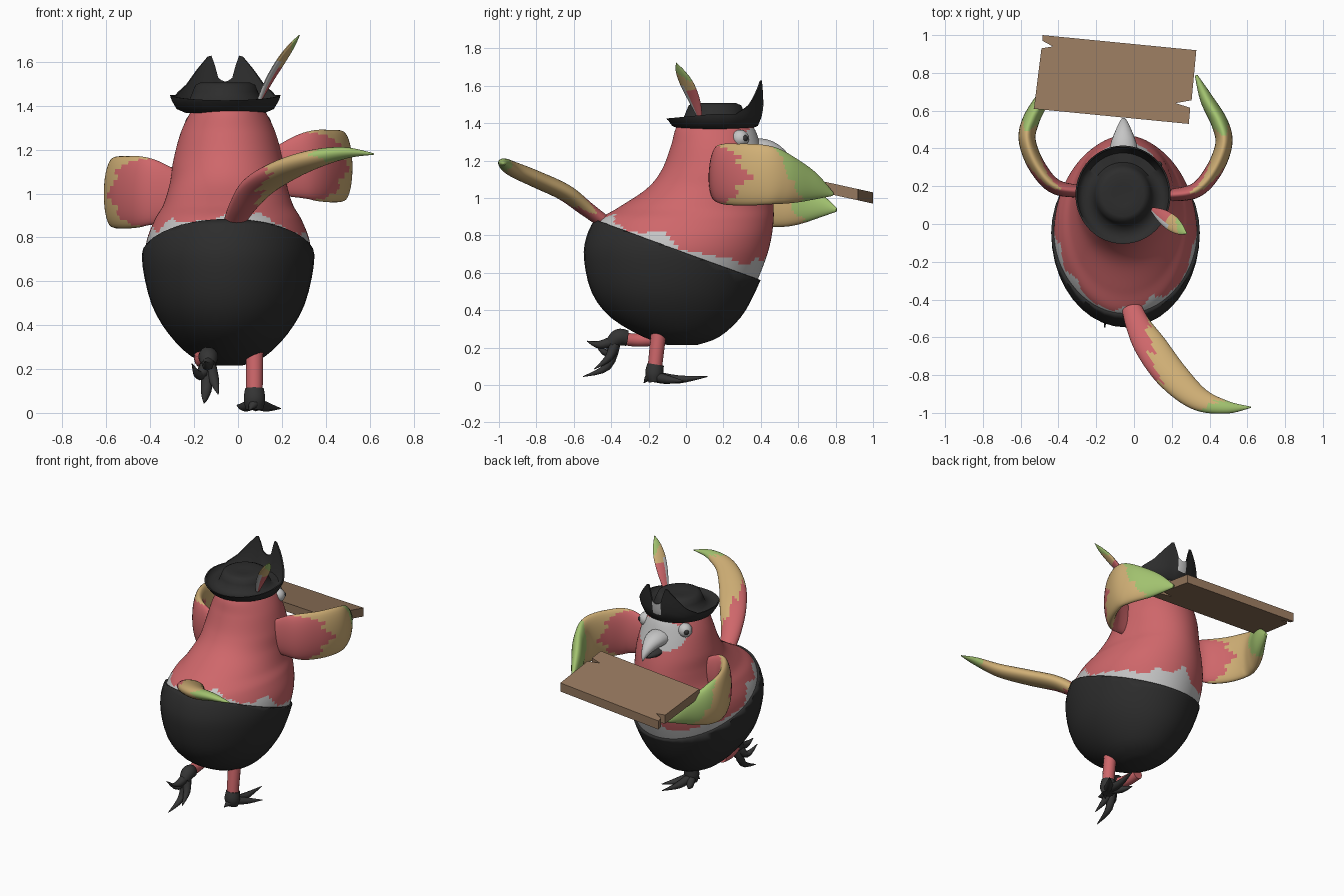
import bpy, bmesh, math, random
from mathutils import Vector

random.seed(4)
if "Cube" in bpy.data.objects:
    bpy.data.objects.remove(bpy.data.objects["Cube"])

MID = -0.045  # x of the body's centre plane
UP, SIDE, FWD = Vector((0, 0, 1)), Vector((1, 0, 0)), Vector((0, 1, 0))


def material(name, r, g, b):
    m = bpy.data.materials.new(name)
    m.use_nodes = True
    m.diffuse_color = (r, g, b, 1)
    m.node_tree.nodes["Principled BSDF"].inputs["Base Color"].default_value = (r, g, b, 1)
    return m


red = material("red plumage", 0.62, 0.135, 0.145)
tan = material("tan plumage", 0.63, 0.43, 0.18)
green = material("green plumage", 0.36, 0.54, 0.16)
white = material("pale grey", 0.56, 0.56, 0.56)
black = material("charcoal cloth", 0.026, 0.026, 0.026)
claw = material("dark claw", 0.035, 0.035, 0.035)
wood = material("brown wood", 0.30, 0.185, 0.11)


def finish(name, bm, mats, angle=50):
    bmesh.ops.recalc_face_normals(bm, faces=bm.faces)
    mesh = bpy.data.meshes.new(name)
    bm.to_mesh(mesh)
    bm.free()
    ob = bpy.data.objects.new(name, mesh)
    bpy.context.collection.objects.link(ob)
    for m in mats:
        mesh.materials.append(m)
    bpy.ops.object.select_all(action='DESELECT')
    ob.select_set(True)
    bpy.context.view_layer.objects.active = ob
    bpy.ops.object.shade_smooth_by_angle(angle=math.radians(angle))
    return ob


def loft(rings, rule=None):
    """Skin a list of equal rings, cap both ends, colour each face by rule(centre, t, angle)."""
    bm = bmesh.new()
    vs = [[bm.verts.new(p) for p in ring] for ring in rings]
    n, k = len(rings), len(rings[0])
    for i in range(n - 1):
        for j in range(k):
            f = bm.faces.new((vs[i][j], vs[i][(j + 1) % k], vs[i + 1][(j + 1) % k], vs[i + 1][j]))
            if rule:
                f.material_index = rule(f.calc_center_median(), (i + .5) / (n - 1), math.tau * (j + .5) / k)
    bm.faces.new(vs[0])
    cap = bm.faces.new(vs[-1])
    if rule:
        cap.material_index = rule(cap.calc_center_median(), 1, 0)
    return bm


def spline(rows, t):
    """Smooth interpolation through rows of numbers, t from 0 to 1."""
    s = t * (len(rows) - 1)
    i = min(int(s), len(rows) - 2)
    u = s - i
    a, b, c, d = (rows[max(0, min(len(rows) - 1, i + q))] for q in (-1, 0, 1, 2))
    return [q + .5 * u * (r - p + u * (2 * p - 5 * q + 4 * r - s2 + u * (3 * (q - r) + s2 - p)))
            for p, q, r, s2 in zip(a, b, c, d)]


def tube(name, rows, axis, mats, rule=None, n=10, k=10):
    """Elliptic tube; each row is x, y, z, half width along axis, half thickness."""
    rings = []
    for i in range(n + 1):
        t = i / n
        x, y, z, w, h = spline(rows, t)
        d = Vector(spline(rows, min(1, t + .02))[:3]) - Vector(spline(rows, max(0, t - .02))[:3])
        d.normalize()
        wide = (axis - d * axis.dot(d)).normalized()
        thin = d.cross(wide)
        rings.append([Vector((x, y, z)) + wide * max(w, .002) * math.cos(a) + thin * max(h, .002) * math.sin(a)
                      for a in (math.tau * j / k for j in range(k))])
    return finish(name, loft(rings, rule), mats)


# Body: rows are z, back y, front y, half width
BODY = [(.23, -.10, .06, .06), (.27, -.22, .17, .16), (.37, -.39, .28, .26), (.50, -.49, .355, .335),
        (.67, -.53, .425, .375), (.78, -.52, .455, .372), (.88, -.47, .468, .335), (.95, -.36, .468, .295),
        (1.05, -.21, .46, .265), (1.15, -.13, .44, .25), (1.28, -.08, .40, .215), (1.38, -.05, .36, .165),
        (1.44, .02, .29, .11)]


def body_rings(n, k):
    out = []
    for i in range(n + 1):
        z, back, front, rx = spline(BODY, i / n)
        out.append([(MID + rx * math.cos(a), (back + front) / 2 + (front - back) / 2 * math.sin(a), z)
                    for a in (math.tau * j / k for j in range(k))])
    return out


# Heights of the pale ragged points above the waistband
POINTS = [random.uniform(.0, .17) if i % 2 else random.uniform(.0, .05) for i in range(28)]


def body_paint(c, t, a):
    s = a / math.tau * len(POINTS)
    i = int(s) % len(POINTS)
    u = s - int(s)
    rag = POINTS[i] * (1 - u) + POINTS[(i + 1) % len(POINTS)] * u
    rag = rag * (.75 + .25 * math.sin(a)) + .05 * max(0, math.sin(a))
    above = c.z - (.705 - .36 * c.y)
    mask = ((c.x - MID) / .175) ** 2 + ((c.z - 1.28) / .10) ** 2
    return 1 if above < rag or (mask < 1 and c.y > .2) else 0


finish("body", loft(body_rings(100, 112), body_paint), [red, white])

# Trousers: lower body shell with a sloping waist
bm = loft(body_rings(36, 40))
bmesh.ops.bisect_plane(bm, geom=bm.verts[:] + bm.edges[:] + bm.faces[:], plane_co=(0, 0, .705),
                       plane_no=(0, .36, 1), clear_outer=True)
trousers = finish("trousers", bm, [black])
shell = trousers.modifiers.new("cloth", 'SOLIDIFY')
shell.thickness, shell.offset = .03, 0


def ragged(v, t):
    return .03 * math.sin(9 * v + 2) + .02 * math.sin(23 * v + 40 * t)


def wing_paint(c, t, a):
    v = math.cos(a)
    if t > .68 - .13 * v + .4 * ragged(v, t):
        return 2
    return 0 if t < .41 - .2 * v * v + ragged(v, t) else 1


# Wings, bent forward to hold the board
WING = [(.15, .15, 1.09, .10, .03), (.32, .175, 1.125, .155, .04), (.42, .28, 1.125, .165, .045),
        (.475, .42, 1.122, .16, .045), (.455, .53, 1.10, .135, .045), (.385, .66, 1.065, .085, .035),
        (.33, .785, 1.02, .01, .008)]
for side, name, drop in ((1, "right_wing", 0), (-1, "left_wing", .12)):
    rows = [(MID + side * (x - MID), y + drop / 6, z - drop * (1 if i < 4 else 1.6 - .15 * i), w, h)
            for i, (x, y, z, w, h) in enumerate(WING)]
    tube(name, rows, UP, [red, tan, green], wing_paint, 56, 36)


# Tail, curling sideways
def tail_paint(c, t, a):
    v = math.cos(a)
    if t > .76 + .06 * v + .5 * ragged(v, t):
        return 2
    return 0 if t < .33 - .18 * v + ragged(v, t) else 1


tube("tail", [(-.02, -.42, .86, .05, .035), (.02, -.53, .94, .065, .04), (.09, -.65, 1.03, .085, .045),
              (.20, -.80, 1.10, .085, .045), (.34, -.925, 1.155, .065, .04), (.49, -.97, 1.185, .035, .025),
              (.62, -.97, 1.18, .003, .003)],
     Vector((1, .6, -.15)), [red, tan, green], tail_paint, 56, 36)

# Face
for side, name in ((1, "right"), (-1, "left")):
    centre = Vector((MID + side * .15, .29, 1.318))
    look = Vector((side * .75, .66, .05)).normalized()
    for part, at, r, m in (("eye", centre, .047, white), ("pupil", centre + look * .036, .018, claw)):
        bm = bmesh.new()
        bmesh.ops.create_uvsphere(bm, u_segments=16, v_segments=10, radius=r)
        bmesh.ops.translate(bm, verts=bm.verts, vec=at)
        finish(name + "_" + part, bm, [m])
tube("upper_beak", [(-.055, .33, 1.26, .08, .06), (-.055, .42, 1.265, .07, .052), (-.055, .49, 1.24, .045, .04),
                    (-.055, .54, 1.20, .02, .022), (-.055, .56, 1.165, .002, .002)], SIDE, [white], n=12, k=14)
tube("lower_beak", [(-.055, .38, 1.19, .06, .03), (-.055, .46, 1.18, .045, .025), (-.055, .515, 1.175, .01, .008)],
     SIDE, [claw], n=8, k=12)

# Hat: round crown in a rolled brim whose front flap rises to two horns
FLAP = [(0, 1.51), (.03, 1.52), (.046, 1.56), (.055, 1.63), (.08, 1.625), (.13, 1.565), (.18, 1.495), (.225, 1.455)]


def rim_height(x, y):
    if y > 0:
        for (x0, z0), (x1, z1) in zip(FLAP, FLAP[1:]):
            if abs(x) <= x1:
                return z0 + (z1 - z0) * (abs(x) - x0) / (x1 - x0)
    return 1.45 - .025 * max(0, -y / .26)


HAT = [(.5, 1.385, 0), (.72, 1.368, 0), (.88, 1.385, 0), (.96, 1.41, .25), (.985, 1.41, .6), (1, 1.41, 1),
       (.965, 1.415, 1), (.94, 1.415, .5), (.85, 1.41, .05), (.66, 1.42, 0), (.59, 1.465, 0), (.54, 1.495, 0),
       (.44, 1.507, 0), (.2, 1.50, 0)]
rings = []
for scale, z, lift in HAT:
    ring = []
    for j in range(96):
        a = math.tau * j / 96
        x, y = .252 * math.cos(a), .26 * math.sin(a)
        ring.append((-.058 + x * scale, .155 + y * scale, z + lift * (rim_height(x, y) - z)))
    rings.append(ring)


def badge(c, t, a):
    return 1 if abs(c.x + .058) < .035 and c.y > .38 and 1.43 < c.z < 1.5 and t < .4 else 0


finish("hat", loft(rings, badge), [black, white], 60)


# Hat feather
def feather_paint(c, t, a):
    if t < .5 and math.cos(a) < -.2:
        return 3
    return 0 if t < .4 else 1 if t < .68 - .15 * math.cos(a) else 2


tube("hat_feather", [(.10, .075, 1.43, .014, .01), (.145, .045, 1.52, .035, .013), (.20, .005, 1.61, .042, .013),
                     (.245, -.03, 1.675, .028, .01), (.28, -.052, 1.722, .002, .002)],
     Vector((.5, 1, 0)), [red, tan, green, white], feather_paint, 24, 16)


# Legs and clawed feet
def foot(name, ankle, toes):
    for i, (bend, tip) in enumerate(toes):
        tube(f"{name}_toe_{i + 1}", [(*ankle, .03, .03), (*bend, .024, .022), (*tip, .002, .002)],
             SIDE, [claw], n=8, k=8)


tube("standing_leg", [(.075, -.14, .32, .042, .042), (.075, -.155, .2, .04, .04), (.075, -.168, .08, .038, .038)],
     FWD, [red], k=14)
tube("standing_ankle", [(.075, -.162, .11, .044, .044), (.075, -.17, .06, .048, .05), (.075, -.17, .015, .03, .04)],
     FWD, [claw], k=14)
foot("standing_foot", (.075, -.17, .045),
     [((.085, -.04, .03), (.105, .115, .045)), ((.13, -.09, .028), (.195, -.01, .02)),
      ((.03, -.09, .028), (-.005, -.02, .035)), ((.07, -.2, .04), (.05, -.225, .012))])
tube("lifted_leg", [(-.165, -.16, .25, .036, .04), (-.16, -.26, .24, .036, .036), (-.14, -.35, .25, .034, .034)],
     SIDE, [red], k=14)
tube("lifted_ankle", [(-.14, -.315, .25, .04, .042), (-.135, -.36, .255, .045, .046), (-.135, -.40, .22, .034, .036)],
     SIDE, [claw], k=14)
foot("lifted_foot", (-.135, -.375, .24),
     [((-.14, -.46, .215), (-.15, -.53, .235)), ((-.145, -.42, .10), (-.155, -.55, .045)),
      ((-.11, -.41, .15), (-.09, -.49, .085)), ((-.175, -.42, .17), (-.21, -.49, .225))])

# Plank with two broken notches, sloping down ahead
PLANK = [(-.485, 1), (.33, .92), (.305, .655), (.22, .64), (.298, .615), (.29, .53), (-.53, .61), (-.49, .93),
         (-.43, .94), (-.485, .97)]
bm = bmesh.new()
face = bm.faces.new([bm.verts.new((x, y, 1.085 - .22 * (y - .75))) for x, y in PLANK])
top = bmesh.ops.extrude_face_region(bm, geom=[face])
bmesh.ops.translate(bm, verts=[g for g in top["geom"] if isinstance(g, bmesh.types.BMVert)], vec=(0, 0, -.06))
finish("plank", bm, [wood], 20)
